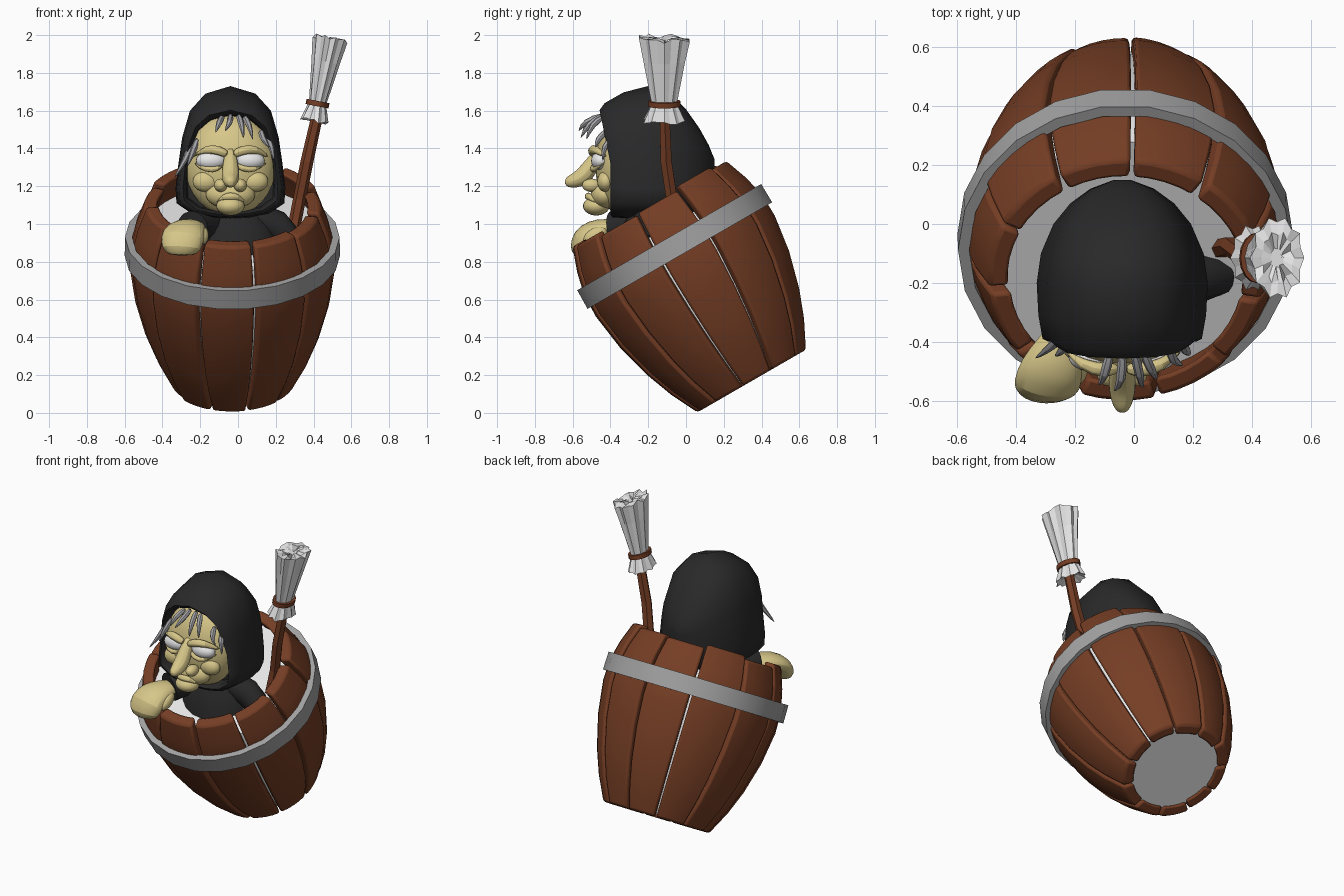
import bpy, bmesh, math, random
from mathutils import Matrix, Vector

if "Cube" in bpy.data.objects:
    bpy.data.objects.remove(bpy.data.objects["Cube"])

random.seed(4)
CX = -0.04  # centre line of the figure


def material(name, r, g, b):
    m = bpy.data.materials.new(name)
    m.diffuse_color = (r, g, b, 1)
    m.use_nodes = True
    m.node_tree.nodes["Principled BSDF"].inputs["Base Color"].default_value = m.diffuse_color
    return m


WOOD = material("brown wood", 0.18, 0.048, 0.018)
IRON = material("grey iron", 0.36, 0.36, 0.36)
WHITE = material("white", 0.8, 0.8, 0.8)
CLOTH = material("black cloth", 0.022, 0.022, 0.022)
SKIN = material("pale yellow skin", 0.68, 0.57, 0.25)
HAIR = material("grey hair", 0.36, 0.36, 0.38)


def finish(name, bm, mat, angle=35, subsurf=0, bevel=0, matrix=None):
    bmesh.ops.recalc_face_normals(bm, faces=bm.faces)
    me = bpy.data.meshes.new(name)
    bm.to_mesh(me)
    bm.free()
    me.materials.append(mat)
    ob = bpy.data.objects.new(name, me)
    bpy.context.collection.objects.link(ob)
    if matrix:
        ob.matrix_world = matrix
    if angle:
        me.polygons.foreach_set("use_smooth", [True] * len(me.polygons))
        me.set_sharp_from_angle(angle=math.radians(angle))
    if bevel:
        b = ob.modifiers.new("bevel", 'BEVEL')
        b.width, b.segments, b.limit_method = bevel, 2, 'ANGLE'
        b.angle_limit = math.radians(50)
    if subsurf:
        s = ob.modifiers.new("subsurf", 'SUBSURF')
        s.levels = s.render_levels = subsurf
    return ob


def loft(name, rings, mat, closed=False, **kw):
    """Skin a list of equal-length point rings."""
    bm = bmesh.new()
    vs = [[bm.verts.new(p) for p in ring] for ring in rings]
    n = len(vs[0])
    pairs = list(zip(vs, vs[1:])) + ([(vs[-1], vs[0])] if closed else [])
    for a, b in pairs:
        for i in range(n):
            bm.faces.new((a[i], a[(i + 1) % n], b[(i + 1) % n], b[i]))
    if not closed:
        bm.faces.new(vs[0])
        bm.faces.new(vs[-1])
    return finish(name, bm, mat, **kw)


def tube(name, path, radii, mat, sides=8, flat=1.0, **kw):
    """Tapered tube along a path; flat squashes it across its width."""
    pts = [Vector(p) for p in path]
    rings = []
    for i, p in enumerate(pts):
        d = (pts[min(i + 1, len(pts) - 1)] - pts[max(i - 1, 0)]).normalized()
        ref = Vector((1, 0, 0)) if abs(d.x) < 0.8 else Vector((0, 0, 1))
        u = (ref - d * ref.dot(d)).normalized()
        v = d.cross(u)
        rings.append([p + radii[i] * (u * math.cos(a) + v * flat * math.sin(a))
                      for a in (math.tau * k / sides for k in range(sides))])
    return loft(name, rings, mat, **kw)


def ball(name, loc, size, mat, tilt=0):
    bm = bmesh.new()
    bmesh.ops.create_uvsphere(bm, u_segments=24, v_segments=16, radius=1)
    m = Matrix.Translation(loc) @ Matrix.Rotation(tilt, 4, 'X') @ Matrix.Diagonal((*size, 1))
    bmesh.ops.transform(bm, matrix=m, verts=bm.verts)
    return finish(name, bm, mat, angle=60)


# --- Barrel, leaning forward ---
BARREL = Matrix.Translation((-0.03, 0.35, 0.17)) @ Matrix.Rotation(math.radians(30), 4, 'X')
PROFILE = [(0, .33), (.15, .405), (.3, .462), (.5, .515), (.7, .543), (.83, .54), (.95, .512), (1.08, .465)]


def polar(r, a, z):
    return (r * math.cos(a), r * math.sin(a), z)


STAVES = 11
step = math.tau / STAVES
for s in range(STAVES):
    a0 = math.radians(87) + s * step + random.uniform(.012, .022)
    a1 = math.radians(87) + (s + 1) * step - random.uniform(.012, .022)
    out, lift = random.uniform(-.012, .01), random.uniform(-.02, .015)
    arc = [a0 + (a1 - a0) * k / 4 for k in range(5)]
    rings = []
    for z, r in PROFILE:
        z += lift * (z / 1.08)
        rings.append([polar(r + out, a, z) for a in arc] +
                     [polar(r + out - .07, a, z) for a in reversed(arc)])
    loft(f"stave_{s + 1}", rings, WOOD, bevel=.014, matrix=BARREL)

# white filling inside the staves, closed by flat discs
fill = [(.02, .285)] + [(z, r - .055) for z, r in PROFILE[1:6]] + [(.93, .455)]
loft("barrel_filling", [[polar(r, math.tau * k / 33, z) for k in range(33)] for z, r in fill],
     WHITE, matrix=BARREL)

# iron hoop
hoop = []
for k in range(22):
    a = math.tau * k / 22
    hoop.append([polar(r, a, z) for r, z in ((.535, .765), (.57, .765), (.568, .878), (.53, .878))])
loft("hoop", hoop, IRON, closed=True, matrix=BARREL)

# --- Robe and hood ---
robe = [(.72, .25), (.88, .235), (.98, .2), (1.06, .15), (1.14, .12)]
loft("robe", [[(CX + .03 + r * math.cos(a), -.19 + .75 * r * math.sin(a), z)
               for a in (math.tau * k / 20 for k in range(20))] for z, r in robe], CLOTH)
tube("left_sleeve", [(-.1, -.18, 1.02), (-.19, -.28, 1.0), (-.24, -.38, .98)], [.08, .09, .09], CLOTH, 14)
tube("right_sleeve", [(.08, -.2, 1.04), (.2, -.19, .99), (.29, -.17, .9)], [.08, .085, .07], CLOTH, 14)

HALF = [(.13, .37), (.21, .28), (.25, .14), (.27, 0), (.285, -.13), (.28, -.21), (.2, -.265), (.1, -.285)]
OUTLINE = [(0, .41)] + HALF + [(0, -.29)] + [(-x, z) for x, z in reversed(HALF)]


def hood_ring(y, kx, ktop, kbot, lean=0):
    return [(CX + kx * x, y - lean * max(0, z), 1.32 + z * (ktop if z > 0 else kbot)) for x, z in OUTLINE]


loft("hood", [hood_ring(*r) for r in (
    (-.30, .8, .62, .86, .1), (-.37, .82, .63, .88, .15), (-.40, .88, .69, .93, .14),
    (-.39, .95, .78, .98, .1), (-.31, 1.0, .92, 1, .05), (-.2, 1.02, 1, 1), (-.1, .97, .94, .98),
    (0, .82, .7, .95), (.07, .62, .46, .9), (.12, .38, .24, .85), (.15, .1, .06, .75))],
    CLOTH, angle=60)

# --- Face ---
ball("face", (CX, -.33, 1.31), (.24, .15, .268), SKIN)
ball("chin", (CX, -.475, 1.095), (.075, .07, .05), SKIN)
ball("muzzle", (CX, -.43, 1.155), (.13, .075, .075), SKIN)
tube("upper_lip", [(CX - .075, -.475, 1.115), (CX - .035, -.512, 1.145), (CX, -.52, 1.148),
                   (CX + .035, -.512, 1.145), (CX + .075, -.475, 1.115)],
     [.012, .02, .022, .02, .012], SKIN, subsurf=1)
tube("nose", [(CX, -.44, 1.4), (CX, -.49, 1.33), (CX, -.53, 1.265), (CX, -.575, 1.232), (CX, -.62, 1.222),
              (CX, -.642, 1.215)], [.03, .04, .052, .046, .034, .014], SKIN, 10, subsurf=1)
for side, label in ((-1, "left"), (1, "right")):
    ex = CX + side * .102
    ball(label + "_nostril", (CX + side * .052, -.5, 1.205), (.035, .05, .035), SKIN)
    ball(label + "_eye", (ex, -.452, 1.335), (.08, .05, .05), WHITE)
    ball(label + "_cheek", (CX + side * .13, -.425, 1.225), (.07, .045, .055), SKIN)
    tube(label + "_eye_bag", [(ex - side * .085, -.475, 1.325), (ex - side * .04, -.498, 1.29),
                              (ex + side * .03, -.492, 1.284), (ex + side * .09, -.43, 1.325)],
         [.012, .018, .018, .01], SKIN, subsurf=1)
    tube(label + "_brow", [(ex - side * .09, -.49, 1.365), (ex - side * .04, -.498, 1.392),
                           (ex + side * .03, -.485, 1.4), (ex + side * .1, -.42, 1.355)],
         [.022, .028, .026, .012], SKIN, subsurf=1)

# loose hair strands: root, middle, tip
STRANDS = [
    ((-.08, -.43, 1.57), (-.10, -.52, 1.54), (-.12, -.55, 1.48)),
    ((-.04, -.43, 1.58), (-.04, -.54, 1.54), (-.07, -.57, 1.49)),
    ((0, -.43, 1.58), (.02, -.52, 1.53), (.03, -.56, 1.45)),
    ((.03, -.43, 1.57), (.06, -.5, 1.53), (.08, -.53, 1.44)),
    ((.12, -.41, 1.5), (.13, -.47, 1.45), (.17, -.48, 1.40)),
    ((.15, -.38, 1.46), (.18, -.44, 1.41), (.19, -.44, 1.33)),
    ((-.24, -.37, 1.44), (-.27, -.41, 1.35), (-.34, -.46, 1.24)),
    ((-.21, -.38, 1.46), (-.24, -.43, 1.38), (-.27, -.45, 1.30))]
for i, path in enumerate(STRANDS):
    tube(f"hair_strand_{i + 1}", path, [.02, .022, .003], HAIR, 6, subsurf=1)

# hand drooping over the rim
tube("hand", [(-.22, -.34, .985), (-.25, -.42, .985), (-.28, -.49, .965), (-.295, -.545, .925),
              (-.3, -.56, .87), (-.3, -.555, .83)], [.06, .085, .115, .12, .11, .07],
     SKIN, 12, flat=.55, subsurf=1)
ball("thumb", (-.19, -.48, .94), (.035, .07, .04), SKIN, .5)

# --- Broom ---
tube("broom_handle", [(.265, -.09, .82), (.325, -.075, 1.13), (.365, -.105, 1.33), (.43, -.115, 1.62)],
     [.034, .034, .034, .03], WOOD, 6, angle=0)
BROOM = Matrix.Translation((.403, -.115, 1.545)) @ Matrix.Rotation(math.radians(11), 4, 'Y')


def pleats(r, z, jag=0.0, depth=.14):
    ring = []
    for k in range(20):
        a, q = math.tau * k / 20, r * (1 - depth * (k % 2))
        ring.append((.66 * q * math.cos(a), q * math.sin(a), z + random.uniform(-jag, jag)))
    return ring


loft("broom_bristles", [pleats(.05, .03), pleats(.115, 0, .008), pleats(.07, .095, 0, .05), pleats(.115, .32),
                        pleats(.142, .445, .014), pleats(.09, .44, .015), pleats(.035, .435, .015)],
     WHITE, angle=0, matrix=BROOM)
ring = []
for k in range(16):
    a = math.tau * k / 16
    ring.append([(.72 * r * math.cos(a), r * math.sin(a), z)
                 for r, z in ((.06, .08), (.086, .08), (.086, .108), (.06, .108))])
loft("broom_binding", ring, WOOD, closed=True, matrix=BROOM)
